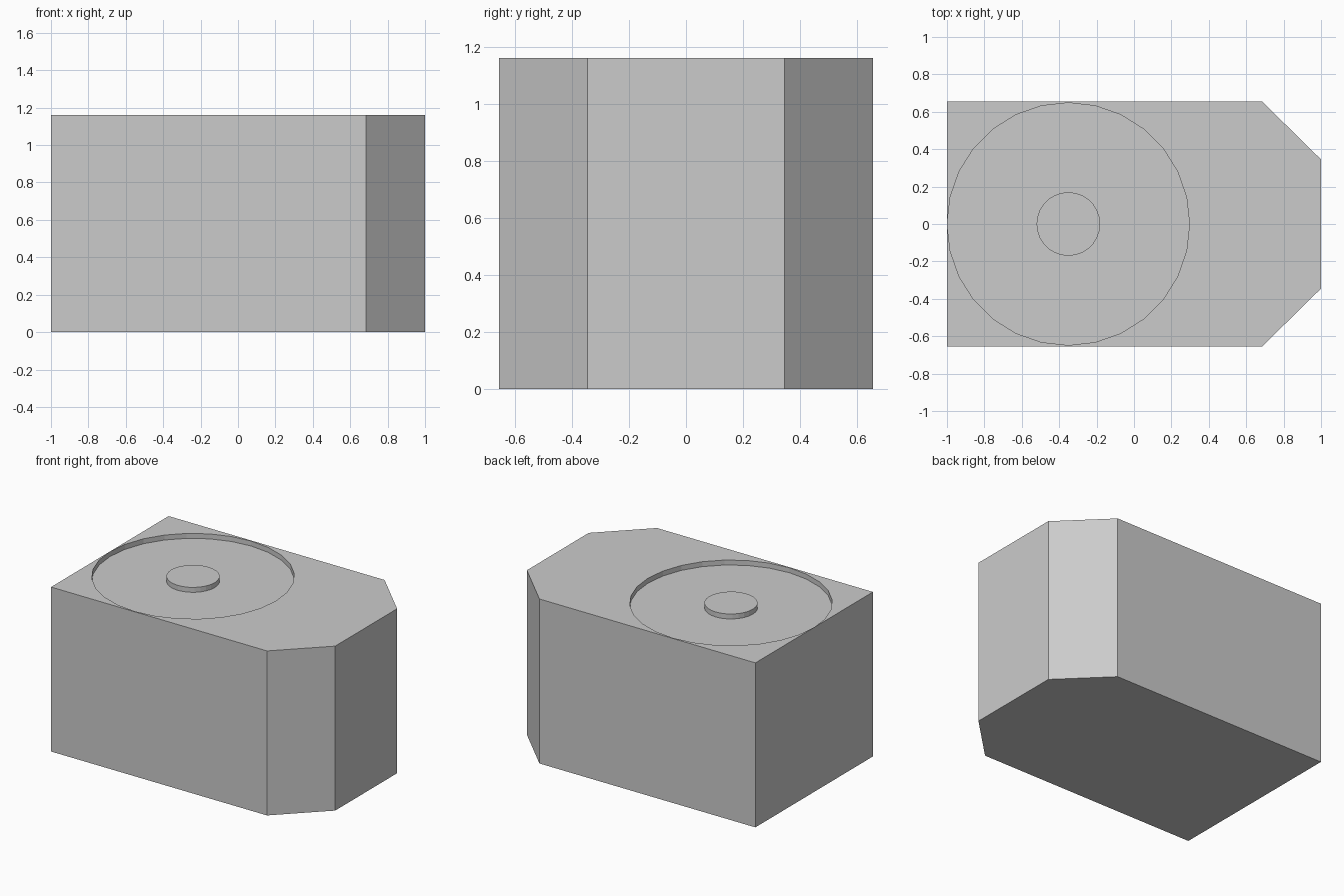
import bpy
import bmesh

cube = bpy.data.objects.get("Cube")
if cube:
    bpy.data.objects.remove(cube, do_unlink=True)

HEIGHT = 1.16
DEPTH = 0.035
CENTRE_X = -0.351

# Single grey colour
grey = bpy.data.materials.new("plain_grey")
grey.use_nodes = True
colour = (0.6, 0.6, 0.6, 1)
grey.diffuse_color = colour
grey.node_tree.nodes["Principled BSDF"].inputs["Base Color"].default_value = colour


def add_object(name, bm):
    bmesh.ops.recalc_face_normals(bm, faces=bm.faces)
    mesh = bpy.data.meshes.new(name)
    bm.to_mesh(mesh)
    bm.free()
    mesh.materials.append(grey)
    obj = bpy.data.objects.new(name, mesh)
    bpy.context.collection.objects.link(obj)
    return obj


def prism(name, outline, z0, z1):
    bm = bmesh.new()
    face = bm.faces.new([bm.verts.new((x, y, z0)) for x, y in outline])
    grown = bmesh.ops.extrude_face_region(bm, geom=[face], use_keep_orig=True)
    top = [v for v in grown["geom"] if isinstance(v, bmesh.types.BMVert)]
    bmesh.ops.translate(bm, verts=top, vec=(0, 0, z1 - z0))
    return add_object(name, bm)


def cylinder(name, radius, z0, z1, sides=28):
    bm = bmesh.new()
    bmesh.ops.create_cone(bm, cap_ends=True, segments=sides,
                          radius1=radius, radius2=radius, depth=z1 - z0)
    bmesh.ops.translate(bm, verts=bm.verts, vec=(CENTRE_X, 0, (z0 + z1) / 2))
    return add_object(name, bm)


# Block with two chamfered corners at one end
half = [(-1, -0.655), (0.685, -0.655), (1, -0.345)]
body = prism("body", half + [(x, -y) for x, y in reversed(half)], 0, HEIGHT)

# Shallow round recess in the top
cutter = cylinder("recess_cutter", 0.648, HEIGHT - DEPTH, HEIGHT + 0.2)
cutter.hide_render = True
cut = body.modifiers.new("recess", 'BOOLEAN')
cut.operation = 'DIFFERENCE'
cut.solver = 'EXACT'
cut.object = cutter
bpy.context.view_layer.objects.active = body
bpy.ops.object.modifier_apply(modifier=cut.name)
bpy.data.objects.remove(cutter, do_unlink=True)

# Central disc, level with the top face
cylinder("centre_disc", 0.17, HEIGHT - DEPTH, HEIGHT)
